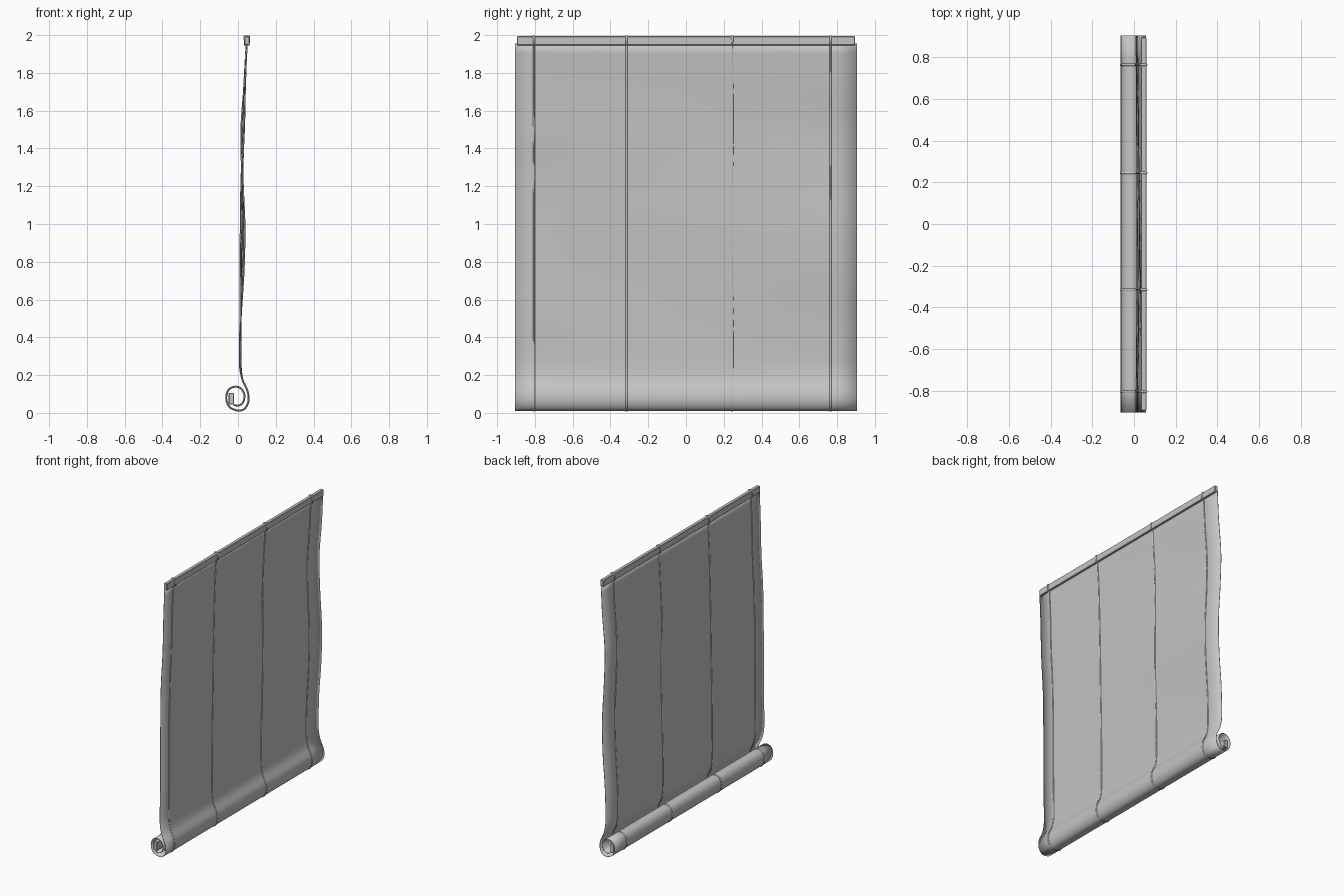
import bpy, bmesh, math
from mathutils import Vector

if "Cube" in bpy.data.objects:
    bpy.data.objects.remove(bpy.data.objects["Cube"])

HALF = 0.905            # half the width of the sheet
CORDS = (-0.805, -0.315, 0.245, 0.765)

grey = bpy.data.materials.new("plain_grey")
grey.use_nodes = True
grey.diffuse_color = (0.55, 0.55, 0.55, 1)
grey.node_tree.nodes["Principled BSDF"].inputs["Base Color"].default_value = (0.55, 0.55, 0.55, 1)

# Hanging part: height, x at the -y edge, x at the +y edge
HANG = [(1.955, .046, .046), (1.75, .038, .036), (1.5, .032, .016), (1.25, .018, .022),
        (1.0, .014, .036), (0.75, .013, .032), (0.5, .012, .014), (0.26, .009, .009)]
# Rolled-up lower end, shared by the full width
CURL = [(.023, .178), (.051, .114), (.055, .062), (.037, .024), (.006, .012),
        (-.040, .027), (-.060, .062), (-.060, .100), (-.042, .130), (-.008, .139),
        (.020, .125), (.034, .093), (.026, .055), (.003, .039), (-.024, .042)]


def path(y):
    """Smooth side profile of the sheet at a given y."""
    t = (y + HALF) / (2 * HALF)
    pts = []
    for z, a, b in HANG:
        sway = 0.005 * math.sin(math.pi * t) * math.sin(6 * z) * min(1, (1.955 - z) * 3)
        pts.append(Vector((a + (b - a) * t + sway, y, z)))
    pts += [Vector((x, y, z)) for x, z in CURL]
    ends = [2 * pts[0] - pts[1]] + pts + [2 * pts[-1] - pts[-2]]
    out = []
    for p0, p1, p2, p3 in zip(ends, ends[1:], ends[2:], ends[3:]):
        m1, m2 = (p2 - p0) / 2, (p3 - p1) / 2
        # keep tangents in proportion where spacing changes
        span = (p2 - p1).length
        m1 = m1.normalized() * min(m1.length, span)
        m2 = m2.normalized() * min(m2.length, span)
        for i in range(4):
            u = i / 4
            out.append((2*u**3 - 3*u**2 + 1) * p1 + (u**3 - 2*u**2 + u) * m1
                       + (3*u**2 - 2*u**3) * p2 + (u**3 - u**2) * m2)
    return out + [pts[-1]]


def finish(obj, angle=40):
    obj.data.materials.clear()
    obj.data.materials.append(grey)
    bpy.ops.object.select_all(action='DESELECT')
    obj.select_set(True)
    bpy.context.view_layer.objects.active = obj
    bpy.ops.object.shade_smooth_by_angle(angle=math.radians(angle))


def mesh_object(name, bm):
    mesh = bpy.data.meshes.new(name)
    bm.to_mesh(mesh)
    bm.free()
    obj = bpy.data.objects.new(name, mesh)
    bpy.context.collection.objects.link(obj)
    return obj


def slat(name, x, z, sx, sy, sz):
    bm = bmesh.new()
    bmesh.ops.create_cube(bm, size=1)
    bmesh.ops.scale(bm, vec=(sx, sy, sz), verts=bm.verts)
    bmesh.ops.translate(bm, vec=(x, 0, z), verts=bm.verts)
    bmesh.ops.bevel(bm, geom=bm.edges[:], offset=0.003, segments=1, affect='EDGES')
    finish(mesh_object(name, bm), 30)


def cord(name, points, closed=False):
    curve = bpy.data.curves.new(name, 'CURVE')
    curve.dimensions = '3D'
    curve.bevel_depth = 0.006
    curve.bevel_resolution = 1
    curve.use_fill_caps = True
    spline = curve.splines.new('POLY')
    spline.points.add(len(points) - 1)
    for sp, p in zip(spline.points, points):
        sp.co = (*p, 1)
    spline.use_cyclic_u = closed
    obj = bpy.data.objects.new(name, curve)
    bpy.context.collection.objects.link(obj)
    bpy.ops.object.select_all(action='DESELECT')
    obj.select_set(True)
    bpy.context.view_layer.objects.active = obj
    bpy.ops.object.convert(target='MESH')
    finish(bpy.context.object, 60)


# Sheet: hangs from the rail and rolls up at the bottom
bm = bmesh.new()
COLS = 16
rows = [[bm.verts.new(p) for p in path(-HALF + 2 * HALF * i / COLS)] for i in range(COLS + 1)]
for left, right in zip(rows, rows[1:]):
    for a, b, c, d in zip(left, right, right[1:], left[1:]):
        bm.faces.new((a, d, c, b))
bmesh.ops.recalc_face_normals(bm, faces=bm.faces)
sheet = mesh_object("sheet", bm)
solid = sheet.modifiers.new("thickness", 'SOLIDIFY')
solid.thickness = 0.003
solid.offset = 0
finish(sheet, 50)

# Top rail and the slat inside the roll
slat("top_rail", 0.047, 1.97, 0.026, 1.79, 0.048)
slat("roll_slat", -0.035, 0.075, 0.028, 1.79, 0.06)

# Cords along the sheet, each with a loop round the rail
for n, y in enumerate(CORDS, 1):
    cord(f"cord_{n}", path(y))
    cord(f"rail_loop_{n}", [(x, y, z) for x, z in
         ((.036, 1.948), (.058, 1.948), (.060, 1.992), (.057, 1.994), (.037, 1.994), (.034, 1.992))], True)
